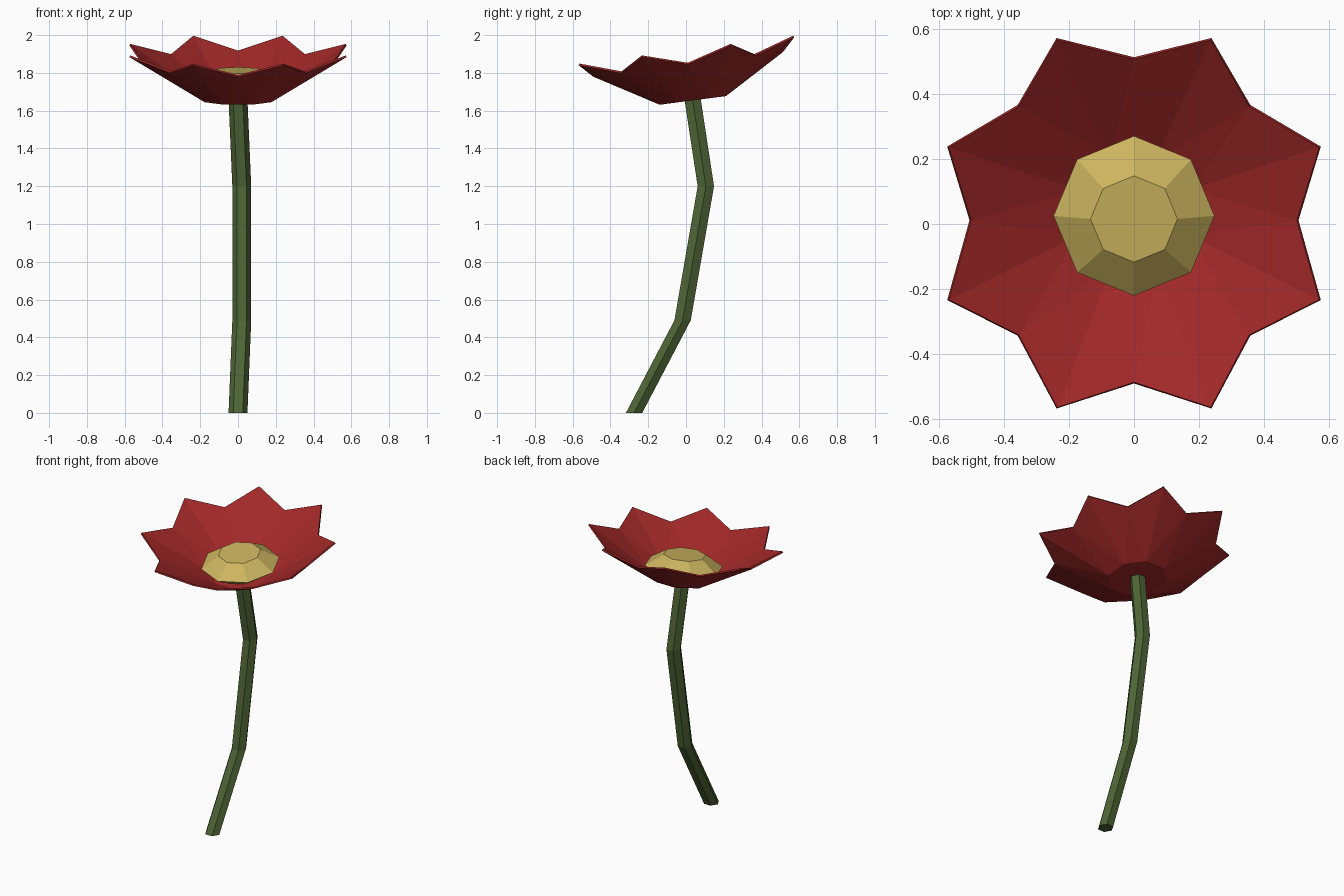
import bpy, bmesh, math
from mathutils import Matrix, Vector

if "Cube" in bpy.data.objects:
    bpy.data.objects.remove(bpy.data.objects["Cube"])


def material(name, rgb):
    m = bpy.data.materials.new(name)
    m.diffuse_color = (*rgb, 1)
    m.use_nodes = True
    m.node_tree.nodes["Principled BSDF"].inputs["Base Color"].default_value = m.diffuse_color
    return m


RED = material("petal red", (0.36, 0.021, 0.021))
YELLOW = material("centre yellow", (0.60, 0.46, 0.114))
GREEN = material("stem green", (0.076, 0.130, 0.036))

# Tilted frame shared by the petals and the centre
HEAD = Matrix.Translation((0, 0.036, 1.655)) @ Matrix.Rotation(math.atan(0.13), 4, 'X')


def ring(bm, n, r, centre, start=0.0):
    return [bm.verts.new(Vector(centre) + Vector((r * math.cos(a), r * math.sin(a), 0)))
            for a in (start + math.tau * i / n for i in range(n))]


def finish(bm, name, mat, matrix=Matrix.Identity(4), recalc=True):
    if recalc:
        bmesh.ops.recalc_face_normals(bm, faces=bm.faces)
    bm.transform(matrix)
    me = bpy.data.meshes.new(name)
    bm.to_mesh(me)
    bm.free()
    me.materials.append(mat)
    ob = bpy.data.objects.new(name, me)
    bpy.context.collection.objects.link(ob)
    return ob


def loft(name, mat, n, sections, matrix=Matrix.Identity(4)):
    """Closed faceted body through horizontal n-sided rings (radius, centre)."""
    bm = bmesh.new()
    rings = [ring(bm, n, r, c) for r, c in sections]
    for a, b in zip(rings, rings[1:]):
        for i in range(n):
            j = (i + 1) % n
            bm.faces.new((a[i], a[j], b[j], b[i]))
    bm.faces.new(rings[0][::-1])
    bm.faces.new(rings[-1])
    return finish(bm, name, mat, matrix)


# Bent six-sided stem
loft("stem", GREEN, 6, [(0.05, (0, -0.275, 0)), (0.05, (0.02, -0.018, 0.49)),
                        (0.05, (0.02, 0.105, 1.2)), (0.05, (0, 0.035, 1.66))])

# Eight-sided bulging flower centre
loft("flower_centre", YELLOW, 8, [(0.134, (0, 0, 0.008)), (0.248, (0, 0, 0.085)),
                                  (0.134, (0, 0, 0.16))], HEAD)

# Eight joined petals: flat base, pointed tips and notches between them
bm = bmesh.new()
half = math.pi / 8
base = ring(bm, 8, 0.19, (0, 0, 0.004), half)
tips = ring(bm, 8, 0.62, (0, 0, 0.266), half)
notches = ring(bm, 8, 0.504, (0, 0, 0.196), 2 * half)
bm.faces.new(base)
for i in range(8):
    j = (i + 1) % 8
    bm.faces.new((base[i], tips[i], notches[i]))
    bm.faces.new((base[i], notches[i], base[j]))
    bm.faces.new((base[j], notches[i], tips[j]))
petals = finish(bm, "petals", RED, HEAD, recalc=False)
sol = petals.modifiers.new("thickness", 'SOLIDIFY')
sol.thickness = 0.01
sol.offset = 0
